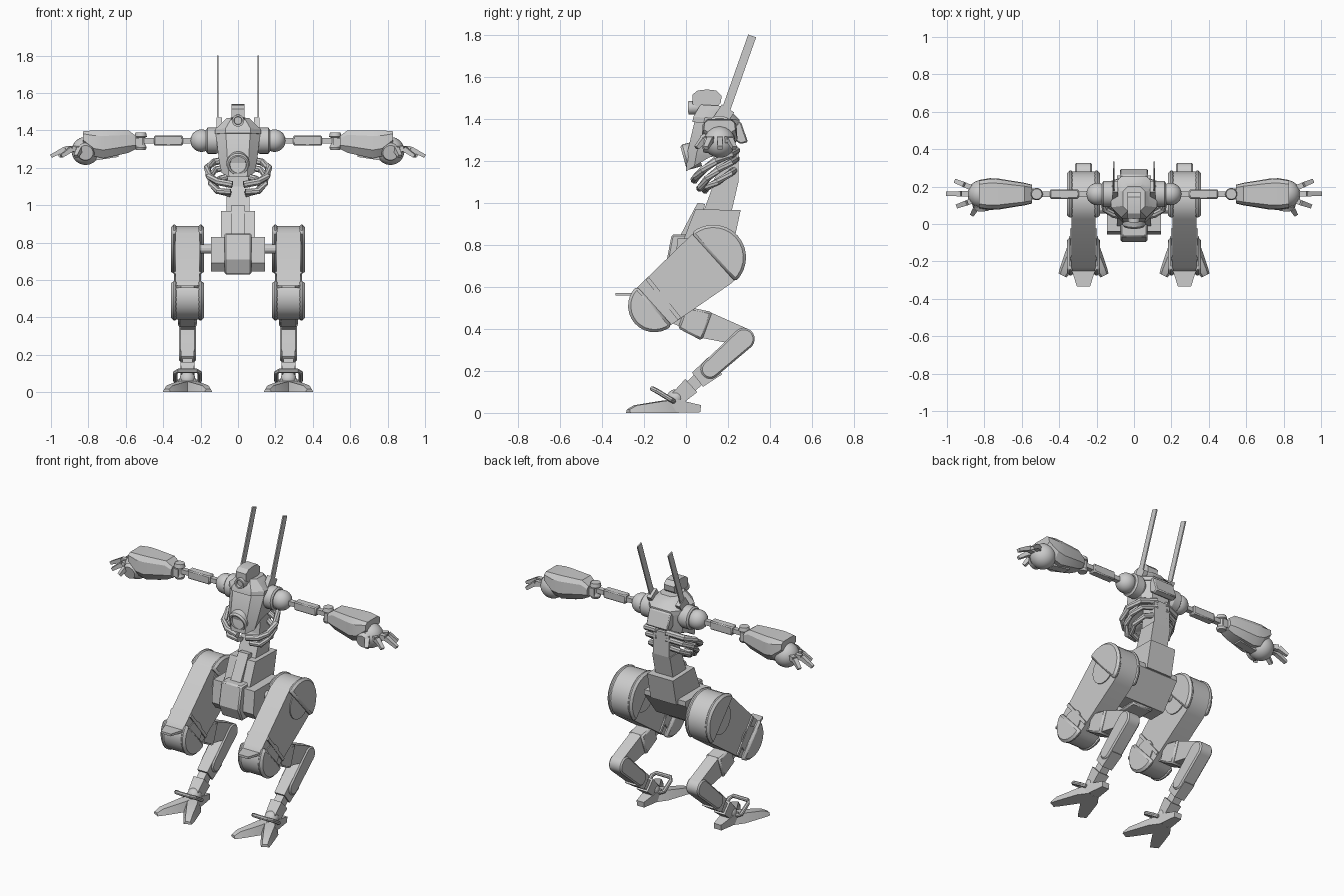
import bpy, bmesh
from math import pi, cos, sin, acos, atan2, hypot, radians
from mathutils import Vector

if "Cube" in bpy.data.objects:
    bpy.data.objects.remove(bpy.data.objects["Cube"])

grey = bpy.data.materials.new("plain_grey")
grey.use_nodes = True
grey.diffuse_color = (0.6, 0.6, 0.6, 1)
grey.node_tree.nodes["Principled BSDF"].inputs["Base Color"].default_value = (0.6, 0.6, 0.6, 1)
X, Y = Vector((1, 0, 0)), Vector((0, 1, 0))
parts = []


def finish(name, bm, mirror, bevel=0):
    bmesh.ops.recalc_face_normals(bm, faces=bm.faces)
    me = bpy.data.meshes.new(name)
    bm.to_mesh(me)
    bm.free()
    me.materials.append(grey)
    ob = bpy.data.objects.new(name, me)
    bpy.context.collection.objects.link(ob)
    if bevel:
        mod = ob.modifiers.new("bevel", "BEVEL")
        mod.width = bevel
        mod.segments = 1
        mod.angle_limit = radians(40)
    if mirror:
        ob.modifiers.new("mirror", "MIRROR")
    parts.append(ob)


def loft(name, rings, mirror=False, bevel=0, closed=False):
    """Skin matching rings of points; cap both ends unless closed."""
    bm = bmesh.new()
    vs = [[bm.verts.new(p) for p in r] for r in rings]
    n = len(vs[0])
    pairs = list(zip(vs, vs[1:])) + ([(vs[-1], vs[0])] if closed else [])
    for a, b in pairs:
        for i in range(n):
            bm.faces.new((a[i], a[(i + 1) % n], b[(i + 1) % n], b[i]))
    if not closed:
        bm.faces.new(vs[0])
        bm.faces.new(vs[-1])
    finish(name, bm, mirror, bevel)


def prism(name, profile, x0, x1, mirror=False, bevel=0):
    loft(name, [[(x, y, z) for y, z in profile] for x in (x0, x1)], mirror, bevel)


def bar(name, p0, p1, w0, h0, w1=None, h1=None, side=X, mirror=True, bevel=0):
    """Tapered box from p0 to p1; w runs along the side axis."""
    p0, p1 = Vector(p0), Vector(p1)
    up = (p1 - p0).cross(side).normalized()
    sd = up.cross(p1 - p0).normalized()
    rings = [[p + sd * a * w / 2 + up * b * h / 2 for a, b in ((-1, -1), (1, -1), (1, 1), (-1, 1))]
             for p, w, h in ((p0, w0, h0), (p1, w1 or w0, h1 or h0))]
    loft(name, rings, mirror, bevel)


def lathe(name, p0, p1, steps, mirror=True, seg=24):
    """Turned part on the axis p0-p1; steps are (fraction, radius)."""
    p0, p1 = Vector(p0), Vector(p1)
    d = p1 - p0
    u = d.orthogonal().normalized()
    v = d.normalized().cross(u)
    loft(name, [[p0 + d * t + (u * cos(2 * pi * i / seg) + v * sin(2 * pi * i / seg)) * r
                 for i in range(seg)] for t, r in steps], mirror)


def tube(name, pts, r, closed=False, seg=8):
    pts = [Vector(p) for p in pts]
    n, rings = len(pts), []
    for i, p in enumerate(pts):
        a = pts[(i - 1) % n] if closed else pts[max(i - 1, 0)]
        b = pts[(i + 1) % n] if closed else pts[min(i + 1, n - 1)]
        t = (b - a).normalized()
        u = t.cross(Vector((0, 0.3, 1))).normalized()
        v = t.cross(u)
        rings.append([p + (u * cos(2 * pi * k / seg) + v * sin(2 * pi * k / seg)) * r for k in range(seg)])
    loft(name, rings, True, closed=closed)


def ball(name, c, r):
    bm = bmesh.new()
    bmesh.ops.create_uvsphere(bm, u_segments=24, v_segments=14, radius=r)
    bmesh.ops.translate(bm, verts=bm.verts, vec=c)
    finish(name, bm, True)


def arc(c, r, a0, a1, n=14):
    return [(c[0] + r * cos(a0 + (a1 - a0) * i / n), c[1] + r * sin(a0 + (a1 - a0) * i / n)) for i in range(n + 1)]


def capsule(c0, r0, c1, r1):
    dy, dz = c1[0] - c0[0], c1[1] - c0[1]
    a, t = atan2(dz, dy), acos((r0 - r1) / hypot(dy, dz))
    return arc(c0, r0, a + t, a + 2 * pi - t) + arc(c1, r1, a - t, a + t)


def octagon(hx, yf, yb, zf, zb, cut=0.45):
    """Chamfered ring seen from above, z sloping from front to back."""
    c = hx * cut
    pts = [(-hx + c, yf), (hx - c, yf), (hx, yf + c), (hx, yb - c),
           (hx - c, yb), (-hx + c, yb), (-hx, yb - c), (-hx, yf + c)]
    return [(x, y, zf + (zb - zf) * (y - yf) / (yb - yf)) for x, y in pts]


# Thighs: core, hip cheeks, knee cheeks, knee guard
LX, HIP, KNEE = 0.27, (0.13, 0.74), (-0.15, 0.51)
lean = radians(42)
prism("thigh", capsule(HIP, 0.15, KNEE, 0.12), LX - 0.064, LX + 0.064, True)
for label, c, r, a in (("hip", HIP, 0.156, lean), ("knee", KNEE, 0.126, lean + pi)):
    for s in (-1, 1):
        prism(label + "_cheek", arc(c, r, a - pi / 2, a + pi / 2), LX + s * 0.053, LX + s * 0.087, True, 0.013)
    lathe(label + "_pin", (LX - 0.07, *c), (LX + 0.07, *c), ((0, r * 0.6), (1, r * 0.6)))
bar("thigh_band", (LX, -0.1, 0.55), (LX, -0.115, 0.538), 0.145, 0.245)
bar("knee_guard", (LX, -0.24, 0.565), (LX, -0.335, 0.565), 0.13, 0.014, 0.07, 0.014)
lathe("hip_axle", (0.13, 0.08, 0.765), (0.22, 0.08, 0.765), ((0, 0.025), (1, 0.025)), seg=12)

# Lower legs
bar("knee_link", (LX, -0.1, 0.49), (LX, 0.02, 0.44), 0.07, 0.09)
bar("link_block", (LX, -0.02, 0.455), (LX, 0.1, 0.412), 0.1, 0.11, 0.1, 0.145, bevel=0.01)
bar("rear_link", (LX, 0.09, 0.42), (LX, 0.28, 0.36), 0.075, 0.13, 0.075, 0.085)
prism("shin", capsule((0.275, 0.352), 0.052, (0.115, 0.208), 0.045), LX - 0.045, LX + 0.045, True, 0.008)
bar("shin_middle", (LX, 0.14, 0.225), (LX, 0.055, 0.158), 0.075, 0.105, 0.07, 0.085)
bar("shin_lower", (LX, 0.08, 0.178), (LX, 0.0, 0.105), 0.052, 0.06)
bar("ankle_block", (LX, 0.025, 0.13), (LX, -0.04, 0.07), 0.075, 0.085, 0.065, 0.07)

# Feet
ball("ankle_ball", (LX, -0.05, 0.07), 0.042)
bar("heel", (LX, -0.08, 0.036), (LX, 0.07, 0.02), 0.09, 0.072, 0.05, 0.034)
for s, label in ((1, "outer_toe"), (-1, "inner_toe")):
    side = Vector((1, s * 0.5, 0)).normalized()
    rings = []
    for t, w, h in ((0, 0.075, 0.065), (0.3, 0.1, 0.056), (0.85, 0.064, 0.036), (1, 0.048, 0.016)):
        c = Vector((LX + s * 0.112 * t, -0.05 - 0.225 * t, 0))
        rings.append([c - side * w / 2, c + side * w / 2,
                      c + side * w * 0.3 + Vector((0, 0, h)), c - side * w * 0.3 + Vector((0, 0, h))])
    loft(label, rings, True)
tube("ankle_loop", [(LX + x, y, z) for x, y, z in
     ((-0.05, -0.16, 0.115), (0.05, -0.16, 0.115), (0.065, -0.14, 0.105), (0.065, -0.07, 0.062),
      (0.05, -0.06, 0.056), (-0.05, -0.06, 0.056), (-0.065, -0.07, 0.062), (-0.065, -0.14, 0.105))], 0.012, True)

# Pelvis and waist
prism("pelvis", [(-0.04, 0.83), (-0.055, 0.69), (-0.02, 0.645), (0.09, 0.645), (0.21, 0.8), (0.21, 0.83)],
      -0.145, 0.145)
prism("pelvis_front", [(-0.068, 0.85), (-0.095, 0.71), (-0.06, 0.63), (0.08, 0.63), (0.1, 0.85)],
      -0.072, 0.072, bevel=0.008)
prism("waist", [(-0.01, 0.83), (0.045, 0.97), (0.26, 0.965), (0.225, 0.8)], -0.09, 0.09)
prism("waist_column", [(-0.03, 0.84), (0.055, 1.0), (0.09, 0.995), (0.06, 0.83)], -0.035, 0.035)

# Spine and ribs
prism("lower_spine", [(0.08, 0.95), (0.135, 1.1), (0.25, 1.1), (0.215, 0.95)], -0.062, 0.062)
prism("upper_spine", [(0.135, 1.1), (0.15, 1.25), (0.25, 1.25), (0.25, 1.1)], -0.055, 0.055)
tube("upper_rib", ((0.03, 0.24, 1.25), (0.13, 0.21, 1.23), (0.165, 0.14, 1.2), (0.155, 0.08, 1.155),
                   (0.11, 0.05, 1.125), (0.03, 0.04, 1.11)), 0.019)
tube("middle_rib", ((0.03, 0.24, 1.21), (0.12, 0.21, 1.19), (0.15, 0.15, 1.155), (0.145, 0.1, 1.115),
                    (0.11, 0.07, 1.075), (0.04, 0.065, 1.07)), 0.017)
tube("lower_rib", ((0.03, 0.235, 1.16), (0.1, 0.21, 1.14), (0.125, 0.15, 1.1), (0.1, 0.1, 1.075),
                   (0.04, 0.09, 1.06)), 0.017)

# Chest, porthole and collar
loft("chest", [octagon(0.088, 0.0, 0.15, 1.15, 1.24), octagon(0.102, 0.005, 0.23, 1.235, 1.25),
               octagon(0.118, 0.04, 0.25, 1.385, 1.365), octagon(0.118, 0.05, 0.25, 1.405, 1.39)])
loft("collar", [octagon(0.122, 0.03, 0.255, 1.385, 1.37), octagon(0.122, 0.035, 0.255, 1.41, 1.395),
                octagon(0.085, 0.055, 0.22, 1.445, 1.43), octagon(0.06, 0.07, 0.2, 1.468, 1.46)])
lathe("porthole", (0, 0.06, 1.235), (0, -0.012, 1.215),
      ((0, 0.062), (0.85, 0.062), (1, 0.054), (1, 0.045), (0.75, 0.042)), False)
prism("back_pack", [(0.23, 1.39), (0.262, 1.385), (0.295, 1.29), (0.26, 1.28), (0.23, 1.3)], -0.075, 0.075, bevel=0.006)

# Periscope head and antennas
prism("periscope", [(0.03, 1.47), (0.03, 1.515), (0.055, 1.535), (0.1, 1.54), (0.145, 1.535),
                    (0.17, 1.51), (0.165, 1.475), (0.14, 1.45), (0.07, 1.45)], -0.036, 0.036)
lathe("lens", (0, 0.1, 1.455), (0, 0.01, 1.452), ((0, 0.032), (1, 0.032), (1, 0.022), (0.85, 0.02)), False)
bar("antenna", (0.107, 0.175, 1.4), (0.107, 0.315, 1.795), 0.008, 0.04)
bar("antenna_mount", (0.1, 0.16, 1.39), (0.1, 0.2, 1.45), 0.03, 0.07)

# Shoulders and arms
AY, AZ = 0.16, 1.345
lathe("shoulder_disc", (0.09, AY, AZ), (0.17, AY, AZ), ((0, 0.055), (0.3, 0.07), (0.9, 0.07), (1, 0.06)))
ball("shoulder_ball", (0.195, AY, AZ), 0.06)
bar("arm_rod", (0.22, AY, AZ), (0.52, AY, AZ), 0.03, 0.028, side=Y)
bar("arm_sleeve", (0.295, AY, AZ), (0.45, AY, AZ), 0.05, 0.054, side=Y, bevel=0.006)
lathe("elbow", (0.52, AY, 1.295), (0.52, AY, 1.39),
      ((0, 0.026), (0.15, 0.032), (0.3, 0.024), (0.7, 0.024), (0.75, 0.033), (1, 0.028)), seg=16)
bar("elbow_link", (0.51, AY, 1.335), (0.58, AY, 1.335), 0.06, 0.05, side=Y)
rings = []
for x, w, z0, z1 in ((0.545, 0.05, 1.3, 1.37), (0.585, 0.06, 1.28, 1.4), (0.72, 0.082, 1.25, 1.4),
                     (0.77, 0.085, 1.262, 1.4), (0.83, 0.075, 1.33, 1.395)):
    h = z1 - z0
    rings.append([(x, AY + a * w, z0 + b * h) for a, b in
                  ((-0.6, 0), (0.6, 0), (1, 0.3), (0.95, 0.8), (0.7, 1), (-0.7, 1), (-0.95, 0.8), (-1, 0.3))])
loft("forearm", rings, True)

# Hands
ball("hand_ball", (0.815, AY, 1.29), 0.075)
lathe("palm_disc", (0.815, 0.1, 1.285), (0.815, 0.075, 1.28), ((0, 0.05), (1, 0.04)))
bar("wrist_tab", (0.64, AY, 1.268), (0.76, AY, 1.25), 0.05, 0.02, side=Y)
for i, (x, y) in enumerate(((0.955, 0.23), (1.0, 0.162), (0.945, 0.095), (0.865, 0.05))):
    root = Vector((0.855 - 0.01 * i, AY + (y - AY) * 0.4, 1.3))
    tip = Vector((x, y, 1.262))
    knuckle = root.lerp(tip, 0.5) + Vector((0, 0, 0.02))
    side = (tip - root).cross(Vector((0, 0, 1)))
    bar("finger_base", root, knuckle, 0.028, 0.03, side=side)
    bar("finger_tip", knuckle, tip, 0.028, 0.028, 0.022, 0.018, side=side)

# Smooth the round parts, keep edges sharp
bpy.ops.object.select_all(action="DESELECT")
for ob in parts:
    ob.select_set(True)
bpy.context.view_layer.objects.active = parts[0]
bpy.ops.object.shade_smooth_by_angle(angle=radians(30))
